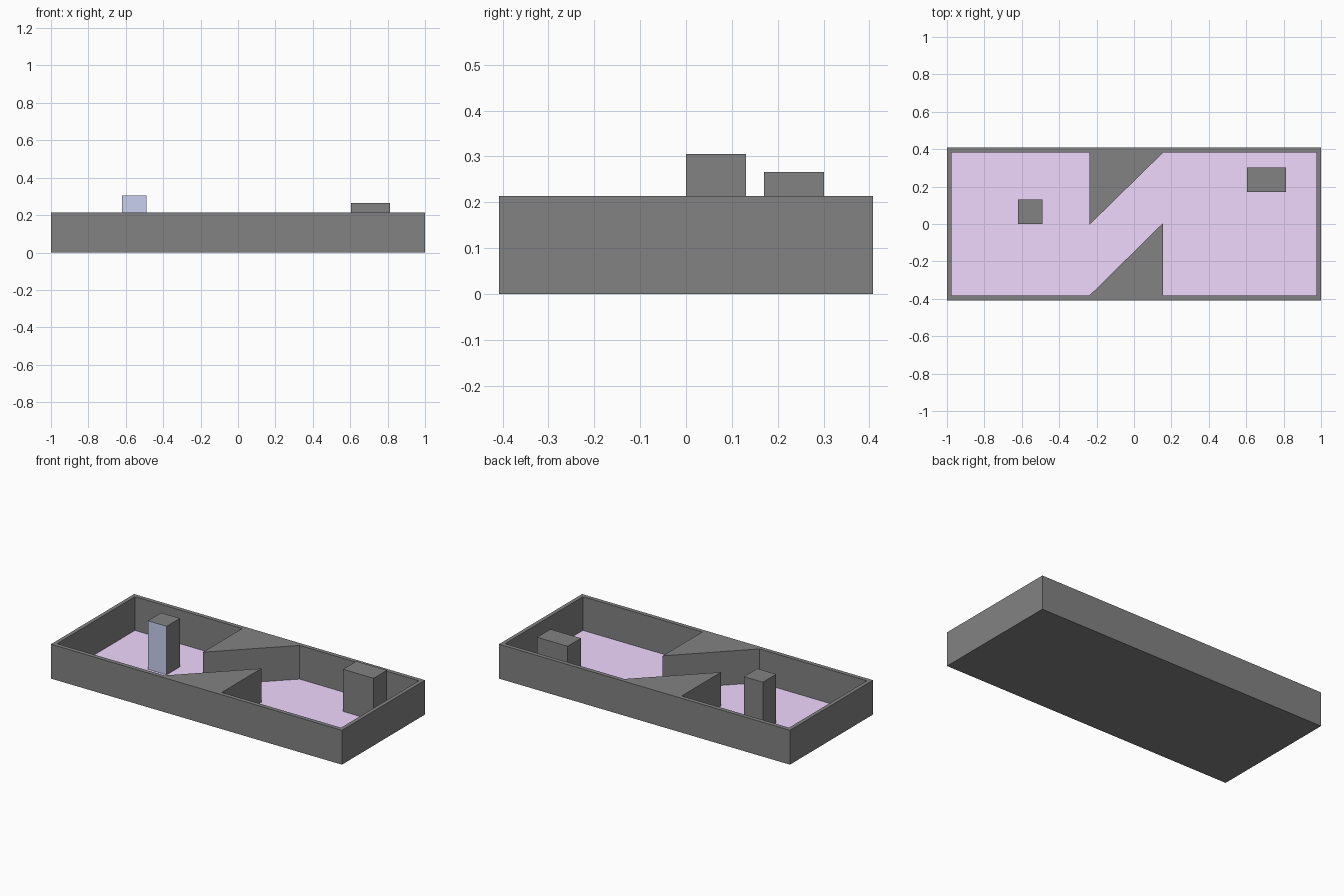
import bpy, bmesh

if "Cube" in bpy.data.objects:
    bpy.data.objects.remove(bpy.data.objects["Cube"])

HX, HY, H = 1.0, 0.408, 0.2135      # outer half sizes and wall height
IX, IY = 0.976, 0.382               # inner half sizes
FLOOR = 0.004
GREY, LILAC, BLUE = (0.225,) * 3, (0.87, 0.69, 1.0), (0.58, 0.63, 0.87)
mats = {}


def finish(name, bm, color=GREY):
    me = bpy.data.meshes.new(name)
    bm.to_mesh(me)
    bm.free()
    ob = bpy.data.objects.new(name, me)
    bpy.context.collection.objects.link(ob)
    if color not in mats:
        mats[color] = bpy.data.materials.new(name + "_color")
        mats[color].diffuse_color = (*color, 1)
    me.materials.append(mats[color])
    return ob


def panel(name, points, color=GREY):
    bm = bmesh.new()
    bm.faces.new([bm.verts.new(p) for p in points])
    return finish(name, bm, color)


def block(name, x0, x1, y0, y1, z1, open_front=False):
    bm = bmesh.new()
    bmesh.ops.create_cube(bm, size=1)
    for v in bm.verts:
        v.co.x = x0 if v.co.x < 0 else x1
        v.co.y = y0 if v.co.y < 0 else y1
        v.co.z = FLOOR if v.co.z < 0 else z1
    bm.normal_update()
    if open_front:
        front = [f for f in bm.faces if f.normal.y < -0.9]
        bmesh.ops.delete(bm, geom=front, context='FACES')
    return finish(name, bm)


# Walls with the two triangular wedges, as one outline with a hole
outer = [(-HX, -HY), (HX, -HY), (HX, HY), (-HX, HY)]
wl, wr = -0.238, 0.156
inner = [(-IX, -IY), (wl, -IY), (wr, 0.006), (wr, -IY), (IX, -IY),
         (IX, IY), (wr, IY), (wl, -0.004), (wl, IY), (-IX, IY)]
bm = bmesh.new()
edges = []
for loop in (outer, inner):
    vs = [bm.verts.new((x, y, H)) for x, y in loop]
    edges += [bm.edges.new((a, b)) for a, b in zip(vs, vs[1:] + vs[:1])]
bmesh.ops.triangle_fill(bm, edges=edges, use_beauty=True, normal=(0, 0, 1))
rim = [e for e in bm.edges if e.is_boundary]
new = bmesh.ops.extrude_edge_only(bm, edges=rim)["geom"]
for v in new:
    if isinstance(v, bmesh.types.BMVert):
        v.co.z = 0
bmesh.ops.recalc_face_normals(bm, faces=bm.faces[:])
bm.normal_update()
if sum(f.normal.z * f.calc_area() for f in bm.faces) < 0:
    bmesh.ops.reverse_faces(bm, faces=bm.faces[:])
finish("walls", bm)

# Grey underside and lilac floor
panel("underside", [(x, y, 0) for x, y in reversed(outer)])
panel("floor", [(-IX, -IY, FLOOR), (IX, -IY, FLOOR), (IX, IY, FLOOR), (-IX, IY, FLOOR)], LILAC)

# Tall column with a blue front, and the wider block
cx0, cx1, ctop = -0.62, -0.49, 0.305
block("column", cx0, cx1, 0.0, 0.131, ctop, open_front=True)
panel("column_front", [(cx0, 0, FLOOR), (cx1, 0, FLOOR), (cx1, 0, ctop), (cx0, 0, ctop)], BLUE)
block("wide_block", 0.603, 0.813, 0.17, 0.301, 0.266)

for m in bpy.data.materials:
    if m.users and not m.is_grease_pencil:
        m.use_nodes = True
        m.node_tree.nodes["Principled BSDF"].inputs["Base Color"].default_value = m.diffuse_color
